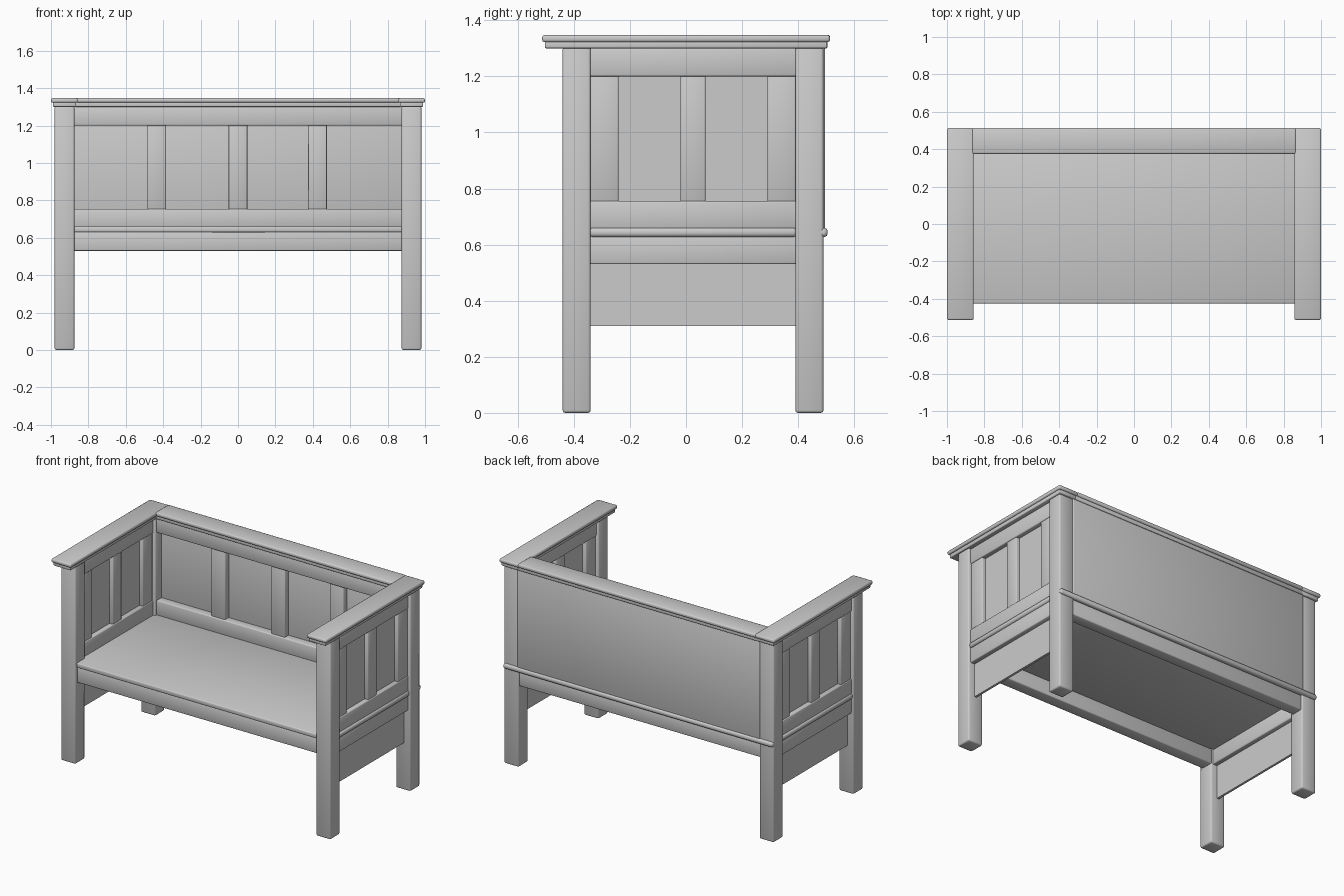
import bpy
import bmesh
import math
from mathutils import Vector

cube = bpy.data.objects.get("Cube")
if cube:
    bpy.data.objects.remove(cube)

# Single painted-wood colour
GREY = (0.6, 0.6, 0.6, 1)
wood = bpy.data.materials.new("light_grey_wood")
wood.use_nodes = True
wood.diffuse_color = GREY
wood.node_tree.nodes["Principled BSDF"].inputs["Base Color"].default_value = GREY


def board(name, x, y, z, round_edge=0.006):
    """Box between the given ranges, with softly rounded edges."""
    bm = bmesh.new()
    bmesh.ops.create_cube(bm, size=1)
    for v in bm.verts:
        v.co = Vector([(r[0] + r[1]) / 2 + c * (r[1] - r[0])
                       for r, c in zip((x, y, z), v.co)])
    if round_edge:
        bmesh.ops.bevel(bm, geom=bm.edges[:], offset=round_edge, segments=2,
                        profile=0.5, affect='EDGES')
    mesh = bpy.data.meshes.new(name)
    bm.to_mesh(mesh)
    bm.free()
    obj = bpy.data.objects.new(name, mesh)
    mesh.materials.append(wood)
    bpy.context.collection.objects.link(obj)
    bpy.ops.object.select_all(action='DESELECT')
    obj.select_set(True)
    bpy.context.view_layer.objects.active = obj
    if round_edge:
        bpy.ops.object.shade_smooth_by_angle(angle=math.radians(60))
    return obj


def pair(name, x, y, z, round_edge=0.006):
    """Same board on both ends of the bench."""
    board("left_" + name, x, y, z, round_edge)
    board("right_" + name, (-x[1], -x[0]), y, z, round_edge)


FRONT_LEG, BACK_LEG = (-0.44, -0.34), (0.39, 0.49)
SIDE_SPAN = (-0.345, 0.395)
BACK_SPAN = (-0.88, 0.88)
LOWER, UPPER = (0.655, 0.755), (1.2, 1.3)
SLAT_Z = (0.75, 1.205)
APRON = (0.53, 0.63)

# Legs
pair("front_leg", (0.875, 0.98), FRONT_LEG, (0, 1.305), 0.009)
pair("back_leg", (0.875, 0.98), BACK_LEG, (0, 1.305), 0.009)

# Side frames: rails, slats, thin panel and bead
for label, z in (("upper", UPPER), ("lower", LOWER), ("seat", APRON)):
    pair(label + "_side_rail", (0.89, 0.965), SIDE_SPAN, z)
for label, y in (("front", (-0.342, -0.24)), ("middle", (-0.02, 0.07)),
                 ("rear", (0.29, 0.392))):
    pair(label + "_side_slat", (0.895, 0.96), y, SLAT_Z)
pair("side_panel", (0.92, 0.935), SIDE_SPAN, (0.31, 1.21), 0)
pair("side_bead", (0.94, 0.975), SIDE_SPAN, (0.627, 0.66), 0.012)

# Arm caps with a narrower moulding beneath
pair("arm_cap", (0.857, 1.0), (-0.513, 0.513), (1.322, 1.347), 0.008)
pair("arm_moulding", (0.866, 0.99), (-0.503, 0.503), (1.3, 1.326), 0.004)

# Backrest
board("back_panel", BACK_SPAN, (0.455, 0.495), (0.64, 1.305), 0.005)
for label, z in (("upper", UPPER), ("lower", LOWER)):
    board(label + "_back_rail", BACK_SPAN, (0.405, 0.47), z)
for i, x in enumerate((-0.435, 0, 0.425)):
    board("back_slat_%d" % (i + 1), (x - 0.05, x + 0.05), (0.415, 0.465), SLAT_Z)
board("back_bead", (-0.98, 0.98), (0.47, 0.505), (0.627, 0.66), 0.012)
board("back_cap", (-0.865, 0.865), (0.375, 0.514), (1.323, 1.348), 0.008)
board("back_cap_moulding", (-0.87, 0.87), (0.385, 0.504), (1.3, 1.327), 0.004)

# Seat and its aprons
board("seat", (-0.91, 0.91), (-0.425, 0.45), (0.63, 0.66))
board("front_apron", BACK_SPAN, (-0.42, -0.34), APRON)
board("back_apron", BACK_SPAN, (0.405, 0.48), APRON)
